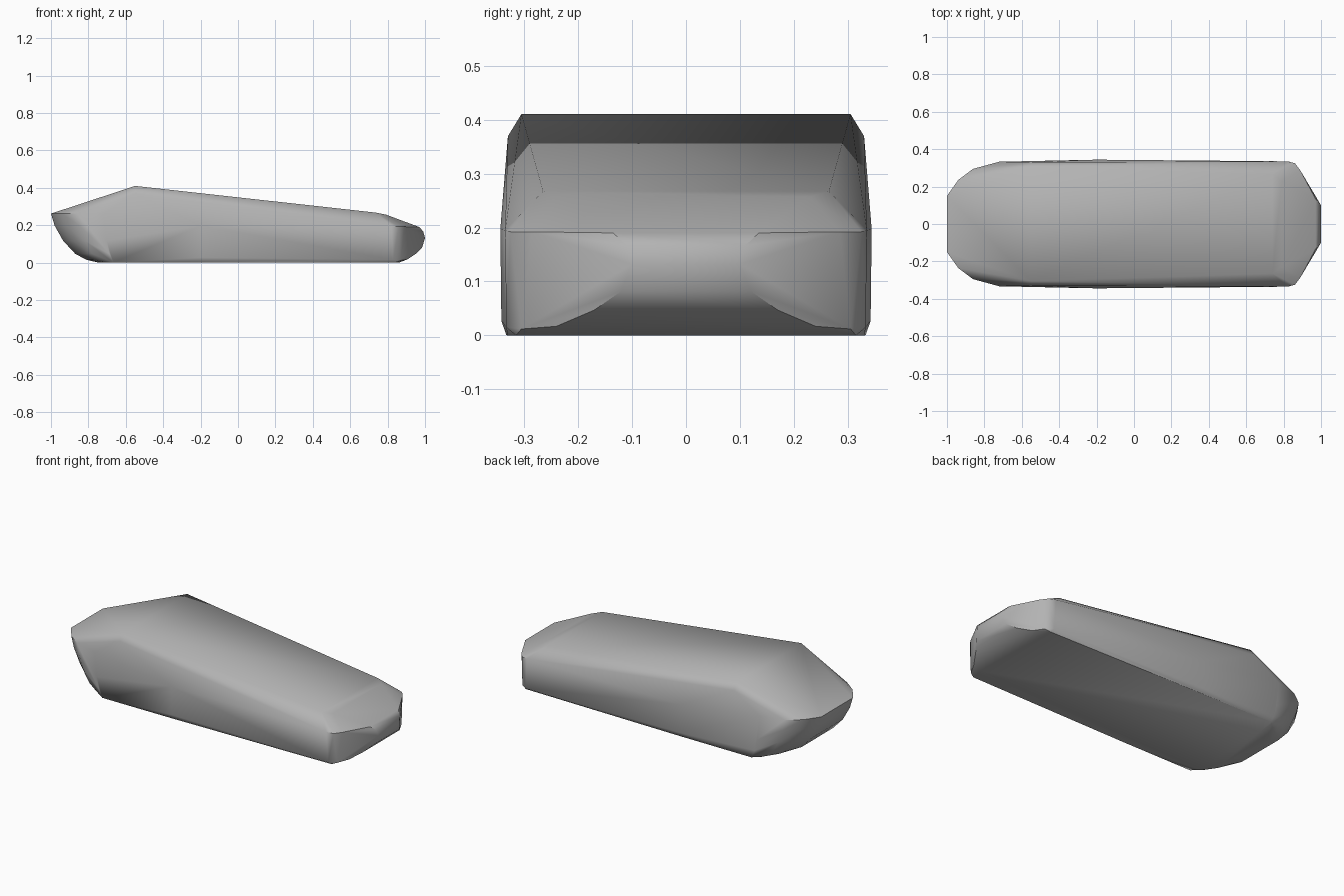
import bpy
import bmesh
import math

cube = bpy.data.objects.get("Cube")
if cube:
    bpy.data.objects.remove(cube, do_unlink=True)

grey = bpy.data.materials.new("plain grey")
grey.use_nodes = True
colour = (0.45, 0.45, 0.45, 1)
grey.diffuse_color = colour
grey.node_tree.nodes["Principled BSDF"].inputs["Base Color"].default_value = colour

points = []

# Rounded tail: outline layers that draw in towards the floor
tail_layers = [(-1.0, 0.265, 1.0), (-0.98, 0.20, 0.95), (-0.935, 0.12, 0.83),
               (-0.87, 0.05, 0.65), (-0.81, 0.018, 0.5), (-0.75, 0.004, 0.3)]
tail_outline = [(0, 0.15), (0.06, 0.235), (0.14, 0.295), (0.28, 0.333)]
for start, z, spread in tail_layers:
    for dx, y in tail_outline:
        points.append((start + dx * spread, y, z))

# Roof ridge, sloping roof and chamfered shoulders
points += [(-0.55, 0.305, 0.413), (-0.55, 0.33, 0.372),
           (0.74, 0.265, 0.27), (0.79, 0.23, 0.26)]

# Side walls, bulging slightly at mid height
points += [(-0.2, 0.344, 0.2), (-0.2, 0.342, 0.03), (-0.2, 0.33, 0.003),
           (0.82, 0.335, 0.198)]

# Wedge nose with cut corners and a tucked-in chin
points += [(0.86, 0.325, 0.195), (0.89, 0.285, 0.195), (0.97, 0.135, 0.193),
           (0.99, 0.11, 0.17), (1.0, 0.1, 0.135), (0.985, 0.12, 0.085),
           (0.95, 0.17, 0.05), (0.905, 0.24, 0.02), (0.87, 0.305, 0.015),
           (0.83, 0.333, 0.018), (0.84, 0.315, 0.003), (0.86, 0.24, 0.003)]

# Skin both mirrored halves into one closed shell
bm = bmesh.new()
for x, y, z in points:
    for side in (-1, 1):
        bm.verts.new((x, side * y, z))
lowest = min(v.co.z for v in bm.verts)
for v in bm.verts:
    v.co.z -= lowest
result = bmesh.ops.convex_hull(bm, input=bm.verts[:])
loose = [v for v in bm.verts if not v.link_faces]
bmesh.ops.delete(bm, geom=loose, context="VERTS")
bmesh.ops.dissolve_limit(bm, angle_limit=math.radians(1),
                         verts=bm.verts[:], edges=bm.edges[:])
bmesh.ops.recalc_face_normals(bm, faces=bm.faces[:])

mesh = bpy.data.meshes.new("hull")
bm.to_mesh(mesh)
bm.free()
mesh.materials.append(grey)
hull = bpy.data.objects.new("hull", mesh)
bpy.context.collection.objects.link(hull)

# Smooth shading with the hard creases kept
bpy.context.view_layer.objects.active = hull
hull.select_set(True)
bpy.ops.object.shade_smooth_by_angle(angle=math.radians(35))
